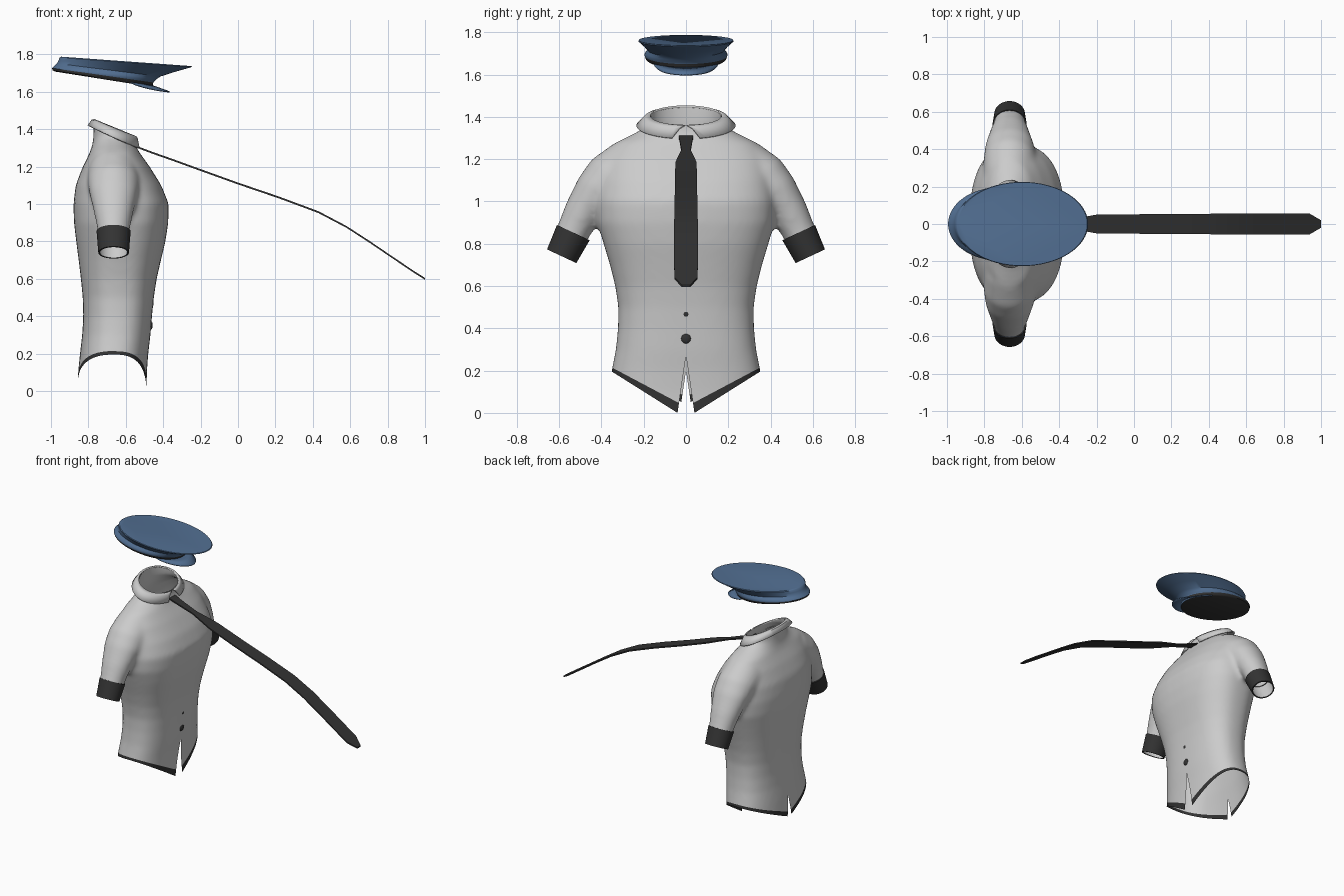
import bpy, bmesh, math
from mathutils import Vector as V

if "Cube" in bpy.data.objects:
    bpy.data.objects.remove(bpy.data.objects["Cube"])


def material(name, rgb):
    m = bpy.data.materials.new(name)
    m.diffuse_color = (*rgb, 1)
    m.use_nodes = True
    m.node_tree.nodes["Principled BSDF"].inputs["Base Color"].default_value = m.diffuse_color
    return m


WHITE = material("white_cloth", (.8, .8, .8))
BLACK = material("black_cloth", (.033, .033, .033))
BLUE = material("blue_cloth", (.085, .16, .29))


def ring(c, u, v, n=2, count=48, gap=None):
    """Superellipse around c; gap leaves an opening around the +u side."""
    pts = []
    for i in range(count):
        t = 2 * math.pi * i / count
        if gap is not None:
            t = gap + (2 * math.pi - 2 * gap) * i / (count - 1)
        a, b = math.cos(t), math.sin(t)
        p = math.copysign(abs(a) ** (2 / n), a)
        q = math.copysign(abs(b) ** (2 / n), b)
        pts.append(V(c) + V(u) * p + V(v) * q)
    return pts


def loft(bm, rings, closed=True, cap=False, mats=None):
    rows = [[bm.verts.new(p) for p in r] for r in rings]
    n = len(rows[0])
    for k in range(len(rows) - 1):
        for i in range(n if closed else n - 1):
            j = (i + 1) % n
            f = bm.faces.new((rows[k][i], rows[k][j], rows[k + 1][j], rows[k + 1][i]))
            f.material_index = mats[k] if mats else 0
    if cap:
        bm.faces.new(rows[0][::-1]).material_index = mats[0] if mats else 0
        bm.faces.new(rows[-1]).material_index = mats[-1] if mats else 0


def finish(name, bm, *mats, thickness=0, angle=40):
    bmesh.ops.recalc_face_normals(bm, faces=bm.faces)
    me = bpy.data.meshes.new(name)
    bm.to_mesh(me)
    bm.free()
    ob = bpy.data.objects.new(name, me)
    bpy.context.collection.objects.link(ob)
    for m in mats:
        me.materials.append(m)
    if thickness:
        ob.modifiers.new("thickness", 'SOLIDIFY').thickness = thickness
    bpy.ops.object.select_all(action='DESELECT')
    ob.select_set(True)
    bpy.context.view_layer.objects.active = ob
    bpy.ops.object.shade_smooth_by_angle(angle=math.radians(angle))
    return ob


def cut(bm, co, no, test, mat=None):
    """Slice the tested region; delete the +normal side or give it a material."""
    faces = [f for f in bm.faces if test(f.calc_center_median())]
    geom = set(faces)
    for f in faces:
        geom.update(f.edges)
        geom.update(f.verts)
    bmesh.ops.bisect_plane(bm, geom=list(geom), dist=1e-5, plane_co=co, plane_no=no)
    hit = [f for f in bm.faces if test(f.calc_center_median())
           and (f.calc_center_median() - V(co)).dot(V(no)) > 0]
    if mat is None:
        bmesh.ops.delete(bm, geom=hit, context='FACES')
    else:
        for f in hit:
            f.material_index = mat


# Shirt: solid torso and sleeves fused together, then cut open
torso = [(-.1, -.86, -.49, .375), (.1, -.855, -.487, .368), (.2, -.845, -.48, .352),
         (.3, -.833, -.468, .332), (.4, -.827, -.46, .322), (.5, -.83, -.45, .32),
         (.6, -.84, -.435, .335), (.7, -.852, -.412, .36), (.8, -.865, -.388, .39),
         (.9, -.877, -.373, .42), (1.0, -.88, -.37, .425), (1.1, -.868, -.41, .41),
         (1.2, -.83, -.472, .385), (1.28, -.79, -.53, .33), (1.32, -.778, -.55, .25),
         (1.36, -.773, -.553, .178), (1.42, -.772, -.545, .167), (1.55, -.772, -.543, .167)]
# sleeve: centre y, z, cross direction y, z, half width, half depth
sleeve = [(.1, 1.18, .3, .95, .14, .13), (.24, 1.16, .6, .8, .152, .14),
          (.34, 1.12, .8, .6, .133, .14), (.415, 1.06, .88, .47, .107, .13),
          (.485, .955, .91, .41, .09, .105), (.533, .86, .89, .45, .08, .086),
          (.587, .745, .89, .45, .074, .08), (.63, .66, .89, .45, .074, .08)]
bm = bmesh.new()
loft(bm, [ring(((b + f) / 2, 0, z), ((f - b) / 2, 0, 0), (0, h, 0), 2.5 if z < 1.3 else 2)
          for z, b, f, h in torso], cap=True)
for s in (1, -1):
    loft(bm, [ring((-.665, s * y, z), (d, 0, 0), (0, s * a * w, c * w))
              for y, z, a, c, w, d in sleeve], cap=True)
shirt = finish("shirt", bm, WHITE, BLACK)
fuse = shirt.modifiers.new("fuse", 'REMESH')
fuse.mode, fuse.voxel_size = 'VOXEL', .015
relax = shirt.modifiers.new("relax", 'SMOOTH')
relax.factor, relax.iterations = .5, 12
bm = bmesh.new()
bm.from_object(shirt, bpy.context.evaluated_depsgraph_get())
bpy.data.objects.remove(shirt)
for f in bm.faces:
    f.material_index = 0

# neck, sleeve ends, pointed hem with dark border, front and back slits
cut(bm, (-.765, 0, 1.45), (.409, 0, 1), lambda p: p.z > 1.25)
MID = -.66
cut(bm, (0, 0, 0), (0, 1, 0), lambda p: True, 0)
cut(bm, (MID, 0, 0), (1, 0, 0), lambda p: True, 0)
for s in (1, -1):
    cut(bm, (0, s * .587, .745), (0, s * .45, -.89), lambda p: p.y * s > .44 and p.z < .9)
    # side of shirt, tip z, hem slope, border z, border slope, slit top, slit half width
    for d, z0, m0, z1, m1, top, w in ((1, 0, .629, .05, .53, .27, .04),
                                      (-1, .06, .435, .095, .387, .2, .03)):
        def low(p):
            return p.z < .45 and p.y * s > 0 and (p.x - MID) * d > 0 and abs(p.y) < .44
        cut(bm, (0, s * .04, z0), (0, s * m0, -1), low)
        cut(bm, (0, s * .04, z1), (0, s * m1, -1), low, 1)
        cut(bm, (0, 0, top), (0, -s, -w / top), low)
finish("shirt", bm, WHITE, BLACK, angle=60)

# Folded collar, open at the front
bm = bmesh.new()
top = ring((-.655, 0, 0), (.114, 0, 0), (0, .17, 0), gap=.04)
low = ring((-.662, 0, 0), (.142, 0, 0), (0, .235, 0), gap=.29)
for p in top:
    p.z = 1.453 - .409 * (p.x + .765)
for p in low:
    p.z = 1.42 - .436 * (p.x + .8)
mid = [a.lerp(b, .4) + V((0, 0, .01)) for a, b in zip(top, low)]
loft(bm, [top, mid, low], closed=False)
finish("collar", bm, WHITE, thickness=.01)

# Sleeve cuffs
for s, side in ((1, "left"), (-1, "right")):
    bm = bmesh.new()
    loft(bm, [ring((-.665, s * y, z), (w + .005, 0, 0), (0, s * .9 * w, .42 * w))
              for y, z, w in ((.533, .853, .072), (.533, .853, .086),
                              (.588, .741, .077), (.588, .741, .068))])
    finish("cuff_" + side, bm, BLACK)

# Tie blown out to the front: x, z, half width
tie = [(-.56, 1.313, .035), (-.46, 1.275, .028), (-.36, 1.24, .022), (-.2, 1.182, .05),
       (0, 1.11, .052), (.22, 1.035, .053), (.43, .957, .055), (.58, .878, .056),
       (.705, .797, .056), (.83, .712, .056), (.94, .638, .055), (1, .6, .02)]
bm = bmesh.new()
loft(bm, [[V((x, -w, z - .005)), V((x, w, z - .005)), V((x, w, z + .005)), V((x, -w, z + .005))]
          for x, z, w in tie], cap=True)
finish("tie", bm, BLACK)

# Buttons
for i, (x, z, r) in enumerate(((-.46, .47, .019), (-.467, .352, .024))):
    bm = bmesh.new()
    bmesh.ops.create_uvsphere(bm, u_segments=16, v_segments=10, radius=r)
    for v in bm.verts:
        v.co = V((x + v.co.x * .45, v.co.y, z + v.co.z))
    finish(f"button_{i + 1}", bm, BLACK)

# Cap crown: back x, back z, front x, front z, half width
crown = [(-.975, 1.708, -.47, 1.628, .18), (-.992, 1.715, -.457, 1.634, .19),
         (-.994, 1.727, -.452, 1.65, .195), (-.988, 1.733, -.445, 1.657, .197),
         (-.978, 1.742, -.435, 1.668, .192), (-.968, 1.752, -.415, 1.682, .181),
         (-.96, 1.768, -.34, 1.706, .2), (-.953, 1.783, -.245, 1.733, .225),
         (-.945, 1.788, -.25, 1.738, .223)]
bm = bmesh.new()
loft(bm, [ring(((b + f) / 2, 0, (bz + fz) / 2), ((f - b) / 2, 0, (fz - bz) / 2), (0, h, 0), count=64)
          for b, bz, f, fz, h in crown], cap=True, mats=[1, 1, 0, 0, 0, 0, 0, 0])
finish("cap_crown", bm, BLUE, BLACK)

# Cap visor
inner, outer = [], []
for i in range(25):
    t = math.radians(-60 + 5 * i)
    k = math.sqrt(max(0, math.cos(t * 1.5)))
    p = V((-.725 + .262 * math.cos(t), .184 * math.sin(t), 0))
    p.z = 1.638 - .16 * (p.x + .463)
    inner.append(p)
    outer.append(V((p.x + .098 * k, p.y * (1 - .08 * k), p.z + (1.603 - p.z) * k)))
bm = bmesh.new()
loft(bm, [inner, outer], closed=False)
bmesh.ops.remove_doubles(bm, verts=bm.verts, dist=1e-4)
finish("cap_visor", bm, BLUE, thickness=.007)
